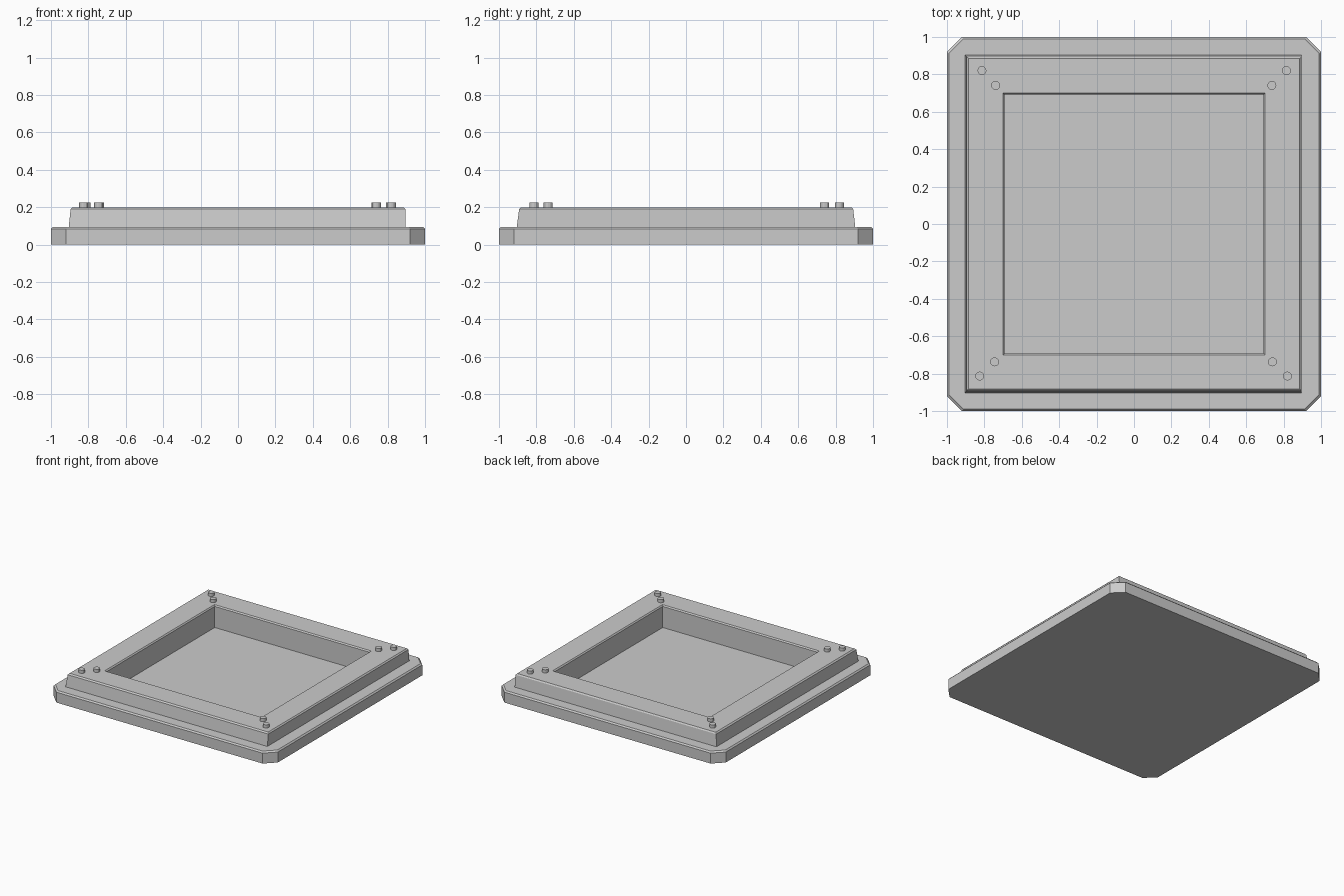
import bpy, bmesh, math

if "Cube" in bpy.data.objects:
    bpy.data.objects.remove(bpy.data.objects["Cube"])


def rect(x0, x1, y0, y1, z, c=0.0):
    """Rectangle outline, counter-clockwise, corners cut by c."""
    return [(x0 + c, y0, z), (x1 - c, y0, z), (x1, y0 + c, z), (x1, y1 - c, z),
            (x1 - c, y1, z), (x0 + c, y1, z), (x0, y1 - c, z), (x0, y0 + c, z)]


def square(h, z, c=0.0):
    return rect(-h, h, -h, h, z, c)


def add_object(name, bm):
    bmesh.ops.recalc_face_normals(bm, faces=bm.faces)
    mesh = bpy.data.meshes.new(name)
    bm.to_mesh(mesh)
    bm.free()
    obj = bpy.data.objects.new(name, mesh)
    bpy.context.collection.objects.link(obj)
    return obj


def loft(name, outlines, cap_start=False, cap_end=False):
    """Skin a series of outlines, with optional end caps."""
    bm = bmesh.new()
    rings = [[bm.verts.new(p) for p in o] for o in outlines]
    for a, b in zip(rings, rings[1:]):
        for i in range(8):
            j = (i + 1) % 8
            bm.faces.new((a[i], a[j], b[j], b[i]))
    if cap_start:
        bm.faces.new(rings[0][::-1])
    if cap_end:
        bm.faces.new(rings[-1])
    bmesh.ops.remove_doubles(bm, verts=bm.verts, dist=0.0001)
    return add_object(name, bm)


# Base plate with cut corners and a bevelled top edge
loft("base_plate", [
    square(1.0, 0.0, 0.08),
    square(1.0, 0.084, 0.08),
    square(0.99, 0.095, 0.078),
    square(0.88, 0.095),
], cap_start=True)

# Raised frame, slightly uneven taper, with the sunken tray floor
loft("raised_frame", [
    rect(-0.905, 0.895, -0.905, 0.905, 0.094),
    rect(-0.895, 0.895, -0.892, 0.894, 0.19),
    rect(-0.885, 0.886, -0.881, 0.886, 0.2),
    square(0.70, 0.2),
    square(0.692, 0.19),
    square(0.692, 0.02),
], cap_end=True)

# Pairs of studs at each corner
studs = [(-0.813, 0.82), (0.815, 0.82), (-0.74, 0.741), (0.737, 0.741),
         (-0.745, -0.737), (0.74, -0.737), (-0.825, -0.813), (0.82, -0.813)]
for n, (x, y) in enumerate(studs, 1):
    bm = bmesh.new()
    bmesh.ops.create_cone(bm, cap_ends=True, segments=12, radius1=0.024,
                          radius2=0.024, depth=0.03)
    stud = add_object(f"corner_stud_{n}", bm)
    stud.location = (x, y, 0.21)
